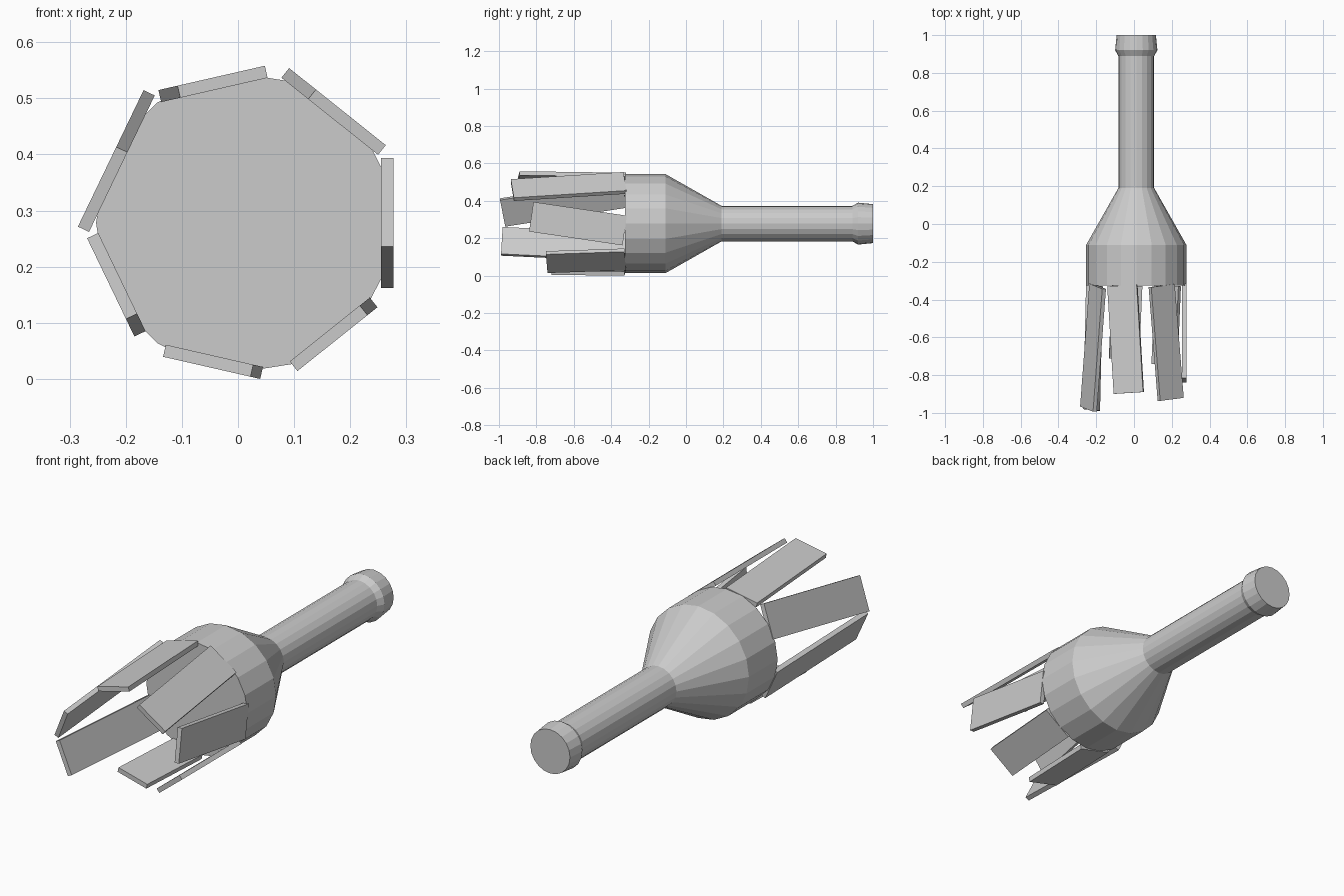
import bpy
import bmesh
from math import cos, sin, radians, tau
from mathutils import Matrix, Vector

cube = bpy.data.objects.get("Cube")
if cube:
    bpy.data.objects.remove(cube, do_unlink=True)

grey = bpy.data.materials.new("plain grey")
grey.use_nodes = True
grey.diffuse_color = (0.6, 0.6, 0.6, 1)
grey.node_tree.nodes["Principled BSDF"].inputs["Base Color"].default_value = (0.6, 0.6, 0.6, 1)

AXIS_X, AXIS_Z = 0.012, 0.278
RADIUS, RIM_Y = 0.265, -0.325
SIDES = 20


def add_object(name, bm):
    bmesh.ops.recalc_face_normals(bm, faces=bm.faces)
    mesh = bpy.data.meshes.new(name)
    bm.to_mesh(mesh)
    bm.free()
    mesh.materials.append(grey)
    obj = bpy.data.objects.new(name, mesh)
    bpy.context.collection.objects.link(obj)
    return obj


def lathe(name, profile):
    """Closed solid turned around the long axis from (y, radius) points."""
    bm = bmesh.new()
    rings = [[bm.verts.new((AXIS_X + r * cos(tau * i / SIDES), y,
                            AXIS_Z + r * sin(tau * i / SIDES)))
              for i in range(SIDES)] for y, r in profile]
    for a, b in zip(rings, rings[1:]):
        for i in range(SIDES):
            j = (i + 1) % SIDES
            bm.faces.new((a[i], a[j], b[j], b[i]))
    bm.faces.new(rings[0])
    bm.faces.new(rings[-1])
    return add_object(name, bm)


def slat(name, angle, length, tilt):
    """Thin board on the rim, swung sideways about its own centre."""
    bm = bmesh.new()
    bmesh.ops.create_cube(bm, size=1)
    place = (Matrix.Translation(Vector((AXIS_X, RIM_Y - length / 2, AXIS_Z)))
             @ Matrix.Rotation(-angle, 4, 'Y')
             @ Matrix.Translation(Vector((RADIUS - 0.011, 0, 0)))
             @ Matrix.Rotation(-radians(tilt), 4, 'X')
             @ Matrix.Diagonal((0.022, length, 0.16, 1)))
    bmesh.ops.transform(bm, matrix=place, verts=bm.verts)
    return add_object(name, bm)


# Bottle: wide barrel, sloping shoulder, long neck and flared lip
lathe("bottle_body", [(RIM_Y, RADIUS), (-0.11, RADIUS), (0.19, 0.095),
                      (0.89, 0.095), (0.92, 0.112), (1.0, 0.104)])

# Seven uneven slats around the open rim: length and sideways tilt
slats = [(0.505, 8.4), (0.605, -5.8), (0.57, -3.5), (0.66, 9.8),
         (0.66, -3.0), (0.39, -2.6), (0.42, -3.1)]
for n, (length, tilt) in enumerate(slats):
    slat(f"rim_slat_{n + 1}", tau * n / len(slats), length, tilt)
